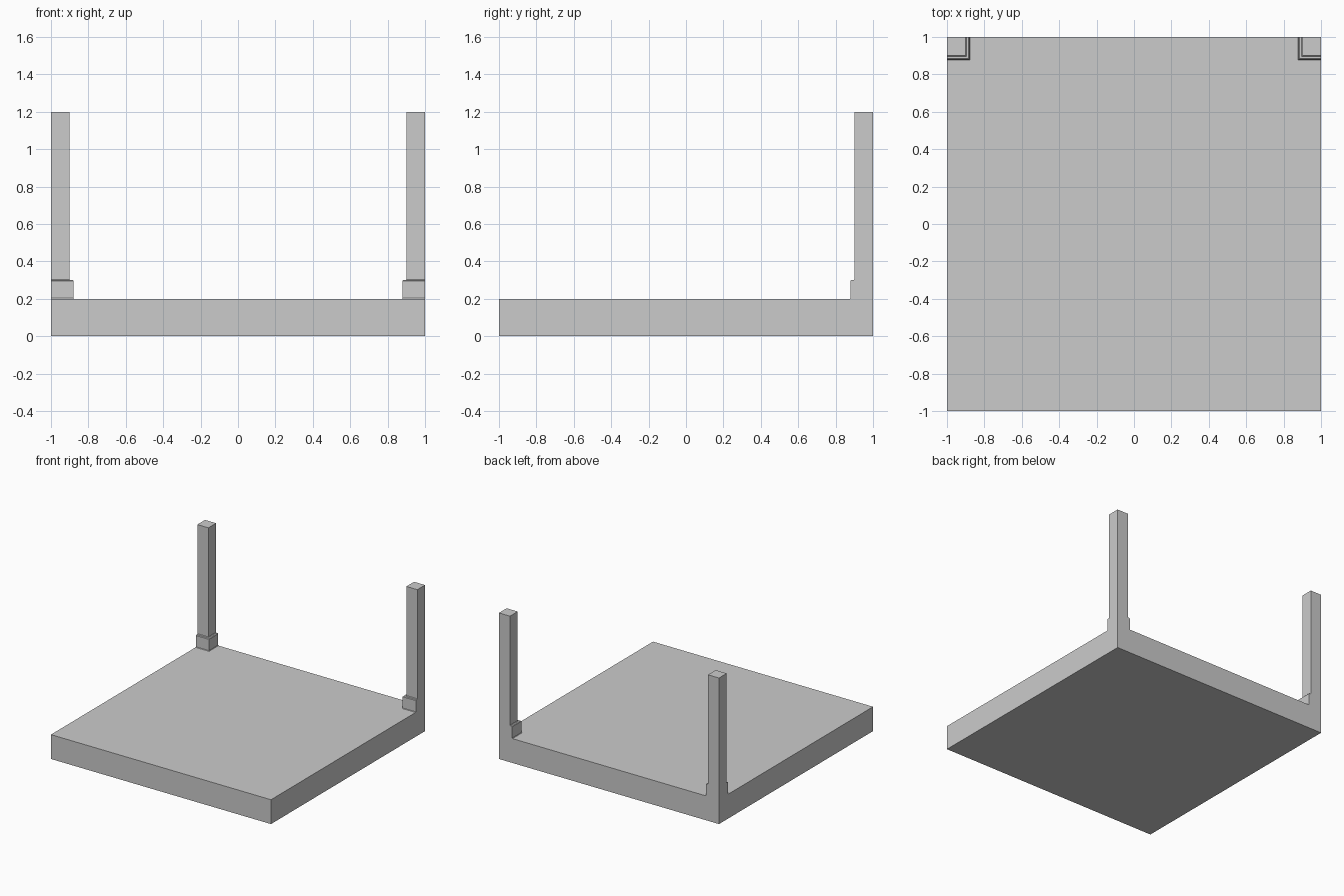
import bpy, bmesh

if "Cube" in bpy.data.objects:
    bpy.data.objects.remove(bpy.data.objects["Cube"])


def finish(name, bm):
    bmesh.ops.recalc_face_normals(bm, faces=bm.faces[:])
    mesh = bpy.data.meshes.new(name)
    bm.to_mesh(mesh)
    bm.free()
    obj = bpy.data.objects.new(name, mesh)
    bpy.context.collection.objects.link(obj)
    return obj


# Square base slab
bm = bmesh.new()
bmesh.ops.create_cube(bm, size=1)
bmesh.ops.scale(bm, vec=(2, 2, 0.2), verts=bm.verts)
bmesh.ops.translate(bm, vec=(0, 0, 0.1), verts=bm.verts)
finish("base_slab", bm)

# Post with a softened collar: (width, height) steps, outer faces flush with slab
STEPS = [(0.123, 0.2), (0.12, 0.204), (0.12, 0.296), (0.116, 0.3),
         (0.104, 0.3), (0.1, 0.304), (0.1, 1.2)]


def corner_post(name, side):
    bm = bmesh.new()
    rings = []
    for w, z in STEPS:
        corners = [(1, 1), (1 - w, 1), (1 - w, 1 - w), (1, 1 - w)]
        rings.append([bm.verts.new((side * x, y, z)) for x, y in corners])
    for a, b in zip(rings, rings[1:]):
        for i in range(4):
            j = (i + 1) % 4
            bm.faces.new((a[i], a[j], b[j], b[i]))
    bm.faces.new(rings[0])
    bm.faces.new(rings[-1])
    return finish(name, bm)


# Two mirrored posts at the back corners
for name, side in (("left_back_post", -1), ("right_back_post", 1)):
    corner_post(name, side)
